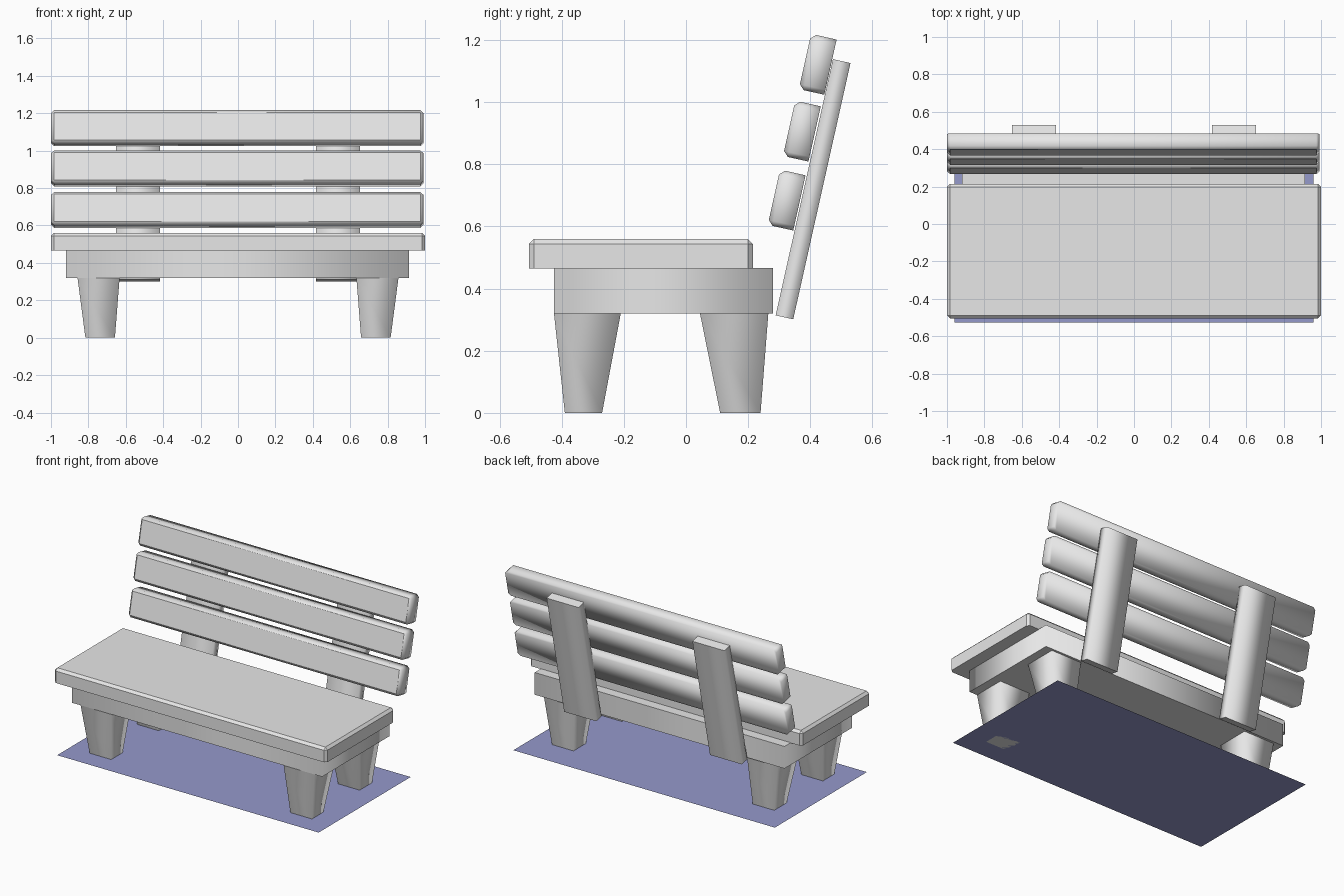
import bpy
import bmesh
import math
from mathutils import Matrix, Vector

cube = bpy.data.objects.get("Cube")
if cube:
    bpy.data.objects.remove(cube, do_unlink=True)


def make_material(name, rgb):
    mat = bpy.data.materials.new(name)
    mat.use_nodes = True
    mat.diffuse_color = (*rgb, 1)
    mat.node_tree.nodes["Principled BSDF"].inputs["Base Color"].default_value = (*rgb, 1)
    return mat


grey = make_material("light grey", (0.8, 0.8, 0.8))
blue = make_material("slate blue", (0.3, 0.32, 0.6))
LEAN = math.radians(-12.6)


def finish(name, bm, mat, location=(0, 0, 0), lean=0):
    bmesh.ops.recalc_face_normals(bm, faces=bm.faces)
    mesh = bpy.data.meshes.new(name)
    bm.to_mesh(mesh)
    bm.free()
    mesh.materials.append(mat)
    obj = bpy.data.objects.new(name, mesh)
    obj.location = location
    obj.rotation_euler.x = lean
    bpy.context.collection.objects.link(obj)
    return obj


def block(size):
    bm = bmesh.new()
    bmesh.ops.create_cube(bm, size=1, matrix=Matrix.Diagonal((*size, 1)))
    return bm


def smooth_sides(bm):
    # Soft shading around the upright sides, crisp edges at both ends
    for f in bm.faces:
        f.smooth = True
    for e in bm.edges:
        a, b = (v.co.z for v in e.verts)
        e.smooth = a * b < 0


def bevel_except(bm, direction, width):
    # Chamfer every edge that does not border the face looking along direction
    d = Vector(direction)
    edges = [e for e in bm.edges if all(f.normal.dot(d) < 0.9 for f in e.link_faces)]
    bmesh.ops.bevel(bm, geom=edges, offset=width, segments=1, affect='EDGES')
    bm.normal_update()


# Ground sheet
bm = bmesh.new()
bmesh.ops.create_grid(bm, x_segments=1, y_segments=1, size=0.5,
                      matrix=Matrix.Diagonal((1.92, 0.965, 1, 1)))
finish("ground_sheet", bm, blue, (0, -0.043, 0))

# Seat board, chamfered everywhere but underneath
bm = block((2, 0.72, 0.095))
bm.normal_update()
bevel_except(bm, (0, 0, -1), 0.016)
finish("seat", bm, grey, (0, -0.145, 0.5125))

# Frame under the seat
bm = block((1.835, 0.705, 0.147))
smooth_sides(bm)
finish("seat_frame", bm, grey, (-0.002, -0.0725, 0.3935))

# Tapered legs: (y range at top, y range at bottom)
legs = {"front": ((-0.425, -0.21), (-0.39, -0.27)),
        "back": ((0.045, 0.265), (0.11, 0.24))}
for end, (top, bottom) in legs.items():
    for side, sign in (("left", 1), ("right", -1)):
        bm = block((1, 1, 0.32))
        smooth_sides(bm)
        for v in bm.verts:
            upper = v.co.z > 0
            xs = (0.633, 0.858) if upper else (0.658, 0.816)
            ys = top if upper else bottom
            outer = v.co.x * sign > 0
            v.co.x = sign * xs[outer]
            v.co.y = ys[v.co.y > 0]
        finish(f"{end}_{side}_leg", bm, grey, (0, 0, 0.16))

# Leaning back supports
for side, sign in (("left", 1), ("right", -1)):
    bm = block((0.235, 0.058, 0.845))
    smooth_sides(bm)
    finish(f"{side}_back_support", bm, grey, (sign * 0.535, 0.409, 0.72), LEAN)

# Back slats, chamfered at the front and ends
for name, y, z in (("lower", 0.324, 0.685), ("middle", 0.373, 0.907), ("upper", 0.424, 1.122)):
    bm = block((1.99, 0.084, 0.182))
    bm.normal_update()
    bevel_except(bm, (0, 1, 0), 0.016)
    for f in bm.faces:
        f.smooth = f.normal.y > -0.9
    finish(f"{name}_back_slat", bm, grey, (-0.004, y, z), LEAN)
